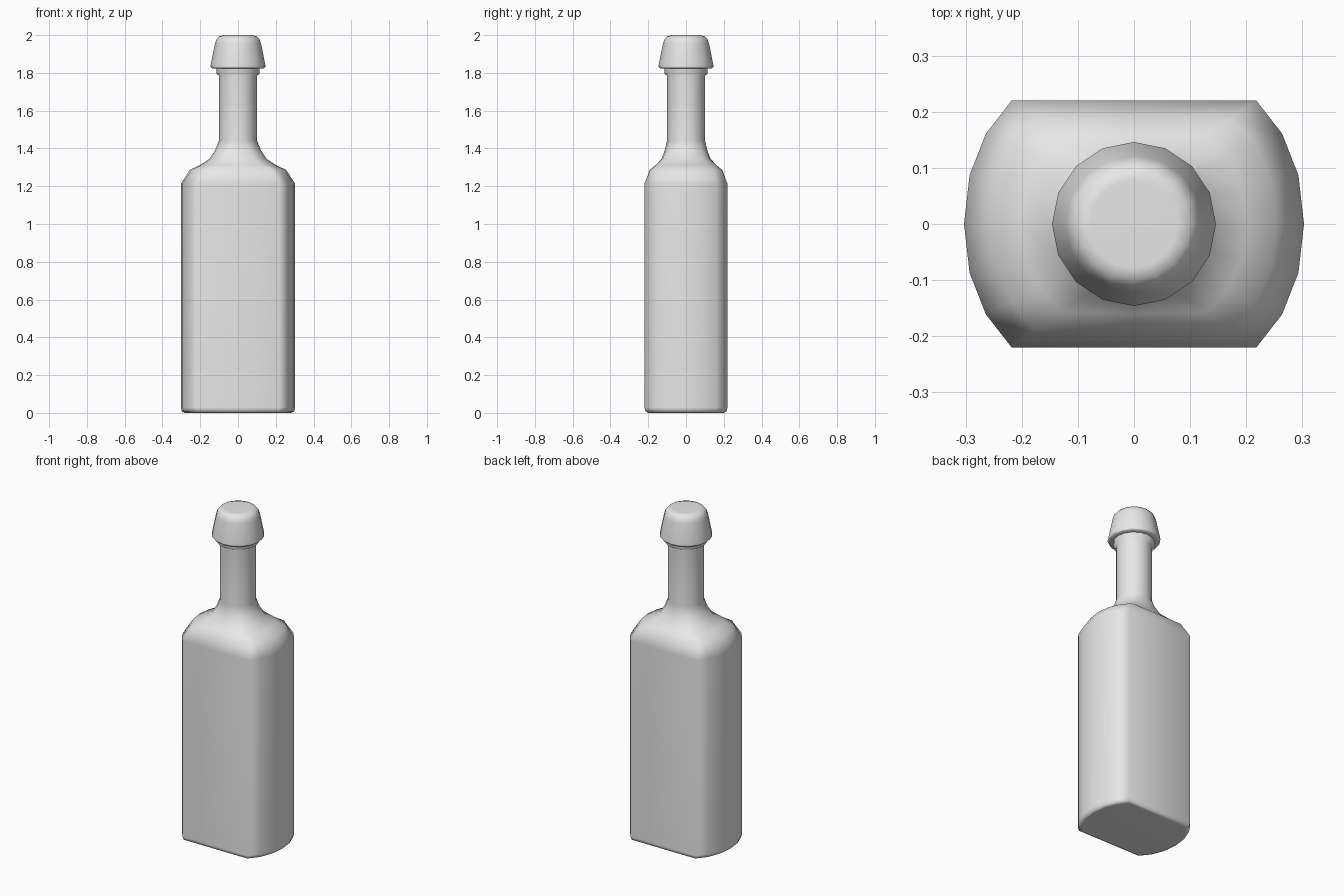
import bpy
import bmesh
import math

SIDES = 16

cube = bpy.data.objects.get("Cube")
if cube:
    bpy.data.objects.remove(cube, do_unlink=True)

grey = bpy.data.materials.new("plain_grey")
grey.use_nodes = True
grey.diffuse_color = (0.8, 0.8, 0.8, 1)
grey.node_tree.nodes["Principled BSDF"].inputs["Base Color"].default_value = (0.8, 0.8, 0.8, 1)


def circle(radius):
    step = 2 * math.pi / SIDES
    return [(radius * math.cos(i * step), radius * math.sin(i * step)) for i in range(SIDES)]


def flask_section():
    """Flat front and back with bowed sides, from one quarter mirrored."""
    quarter = [(0.303, 0), (0.293, 0.087), (0.264, 0.161), (0.218, 0.22), (0, 0.22)]
    half = quarter + [(-x, y) for x, y in quarter[-2::-1]]
    return half + [(x, -y) for x, y in half[-2:0:-1]]


def blend(a, b, t):
    return [(p[0] + (q[0] - p[0]) * t, p[1] + (q[1] - p[1]) * t) for p, q in zip(a, b)]


def loft(name, rings):
    """Skin a stack of (section, height) rings and close both ends."""
    bm = bmesh.new()
    loops = [[bm.verts.new((x, y, z)) for x, y in section] for section, z in rings]
    for low, high in zip(loops, loops[1:]):
        for i in range(SIDES):
            j = (i + 1) % SIDES
            bm.faces.new((low[i], low[j], high[j], high[i]))
    bm.faces.new(loops[0][::-1])
    bm.faces.new(loops[-1])
    mesh = bpy.data.meshes.new(name)
    bm.to_mesh(mesh)
    bm.free()
    mesh.materials.append(grey)
    obj = bpy.data.objects.new(name, mesh)
    bpy.context.collection.objects.link(obj)
    bpy.ops.object.select_all(action="DESELECT")
    obj.select_set(True)
    bpy.context.view_layer.objects.active = obj
    bpy.ops.object.shade_smooth_by_angle(angle=math.radians(60))
    # Keep the broad flat panels even in tone
    weighted = obj.modifiers.new("even_shading", "WEIGHTED_NORMAL")
    weighted.keep_sharp = True


body = flask_section()
neck = circle(0.1)

# Bottle: rounded base, straight walls, curved shoulder, neck and lip
rings = [([(x * 0.93, y * 0.91) for x, y in body], 0),
         ([(x * 0.98, y * 0.975) for x, y in body], 0.008),
         (body, 0.028), (body, 1.212)]
for t, z in [(0.24, 1.287), (0.5, 1.312), (0.75, 1.345), (0.9, 1.392), (1, 1.445)]:
    rings.append((blend(body, neck, t), z))
rings += [(circle(r), z) for r, z in [(0.1, 1.785), (0.115, 1.795), (0.115, 1.84)]]
loft("bottle", rings)

# Cap: tapered stopper with a rounded top
cap_profile = [(0.11, 1.822), (0.137, 1.822), (0.146, 1.835), (0.122, 1.955),
               (0.114, 1.978), (0.1, 1.993), (0.078, 2.0)]
loft("cap", [(circle(r), z) for r, z in cap_profile])
